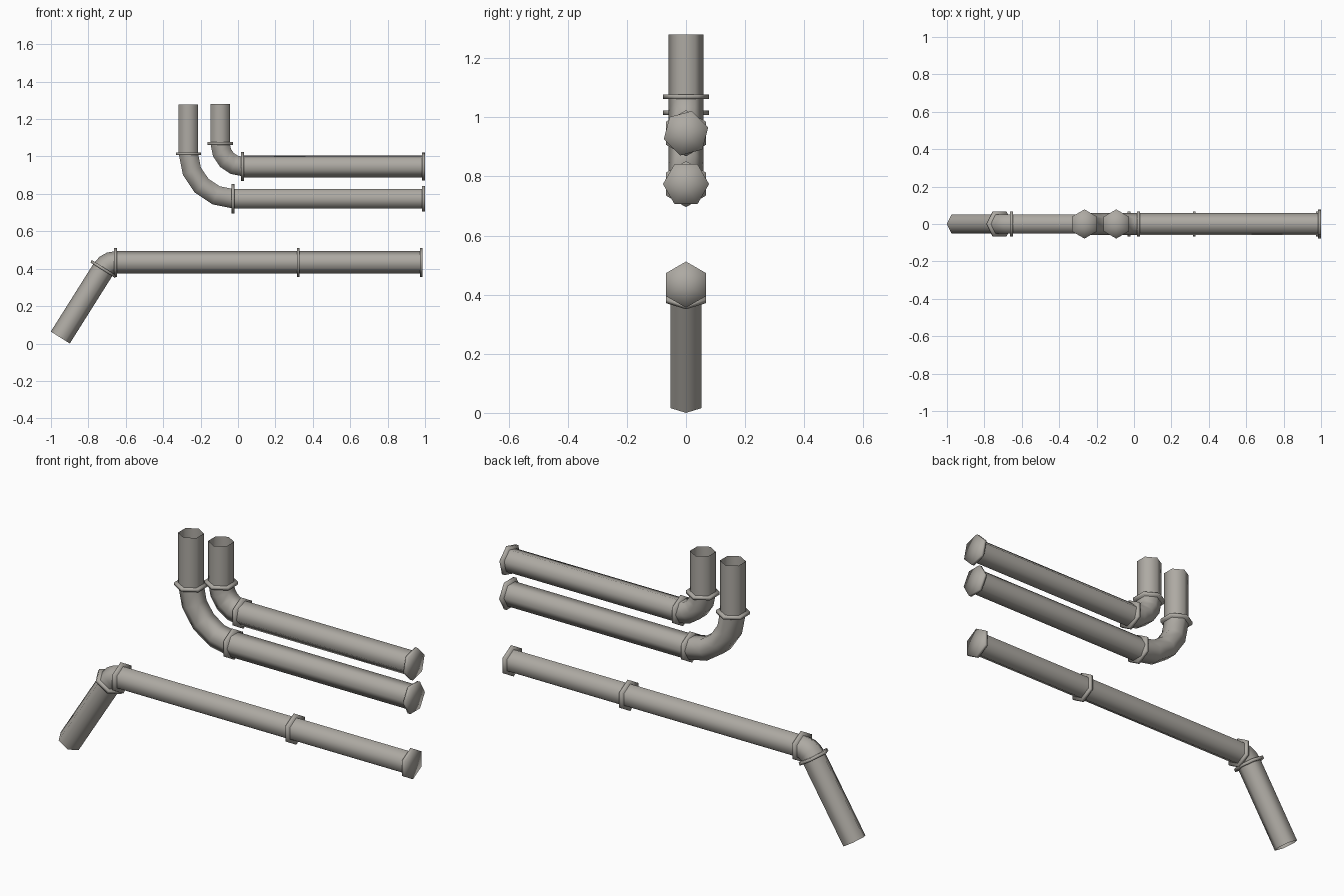
import bpy, bmesh
from math import sin, cos, tan, radians
from mathutils import Vector

if "Cube" in bpy.data.objects:
    bpy.data.objects.remove(bpy.data.objects["Cube"])

PIPE_R, FLANGE_R, SIDES = 0.06, 0.078, 6

mat = bpy.data.materials.new("pipe_grey")
mat.diffuse_color = (0.42, 0.40, 0.365, 1)
mat.use_nodes = True
mat.node_tree.nodes["Principled BSDF"].inputs["Base Color"].default_value = mat.diffuse_color


def sweep(name, points, tangents, r, twist, capped=False):
    """Smooth hexagonal tube through points in the XZ plane."""
    bm = bmesh.new()
    y = Vector((0, 1, 0))
    rings = []
    for (px, pz), (tx, tz) in zip(points, tangents):
        n = Vector((tx, 0, tz)).normalized().cross(y)
        ring = []
        for k in range(SIDES):
            a = radians(twist + 360 * k / SIDES)
            ring.append(bm.verts.new(Vector((px, 0, pz)) + r * (cos(a) * y + sin(a) * n)))
        rings.append(ring)
    for a, b in zip(rings, rings[1:]):
        for k in range(SIDES):
            j = (k + 1) % SIDES
            bm.faces.new((a[k], a[j], b[j], b[k]))
    if capped:
        for ring, (px, pz) in ((rings[0], points[0]), (rings[-1], points[-1])):
            c = bm.verts.new((px, 0, pz))
            for k in range(SIDES):
                bm.faces.new((ring[k], ring[(k + 1) % SIDES], c))
    bmesh.ops.recalc_face_normals(bm, faces=bm.faces)
    for f in bm.faces:
        f.smooth = True
    me = bpy.data.meshes.new(name)
    bm.to_mesh(me)
    bm.free()
    me.materials.append(mat)
    ob = bpy.data.objects.new(name, me)
    bpy.context.collection.objects.link(ob)


def pipe(name, a, b, twist):
    d = (b[0] - a[0], b[1] - a[1])
    sweep(name, [a, b], [d, d], PIPE_R, twist)


def flange(name, c, d, twist, t=0.015):
    d = Vector(d).normalized()
    c = Vector(c)
    sweep(name, [c - d * t / 2, c + d * t / 2], [d, d], FLANGE_R, twist, True)


def elbow(name, centre, r, a0, a1, steps, twist):
    """Arc around centre from angle a0 to a1 (degrees, anticlockwise)."""
    angs = [radians(a0 + (a1 - a0) * i / steps) for i in range(steps + 1)]
    pts = [(centre[0] + r * cos(a), centre[1] + r * sin(a)) for a in angs]
    sweep(name, pts, [(-sin(a), cos(a)) for a in angs], PIPE_R, twist)


# Two upper runs: vertical riser, quarter bend, horizontal pipe with end cap
# (name, riser x, top z, riser bottom z, bend radius, run z, run twist, cap twist)
for name, x, top, zb, xr, zr, twist in (
        ("middle", -0.265, 1.277, 1.015, -0.027, 0.774, 0),
        ("upper", -0.095, 1.28, 1.07, 0.024, 0.946, 15)):
    r = ((zb - zr) + (xr - x)) / 2
    pipe(name + "_riser", (x, zb), (x, top), 0)
    flange(name + "_riser_flange", (x, zb), (0, 1), 0)
    elbow(name + "_elbow", (x + r, zr + r), r, 180, 270, 4, 0)
    flange(name + "_bend_flange", (xr, zr), (1, 0), 30)
    pipe(name + "_run", (xr, zr), (0.99, zr), twist)
    flange(name + "_end_cap", (0.9925, zr), (1, 0), twist)

# Lower run: horizontal pipe with three flanges
Z, X0 = 0.434, -0.655
pipe("lower_run", (X0, Z), (0.98, Z), 30)
for name, x in (("lower_bend_flange", X0), ("lower_joint_flange", 0.322), ("lower_end_cap", 0.98)):
    flange(name, (x, Z), (1, 0), 30)

# Lower elbow and slanted outlet
A = 57.8
T = 0.042
R = T / tan(radians(A / 2))
elbow("lower_elbow", (X0, Z - R), R, 90, 90 + A, 3, 30)
d = Vector((cos(radians(A)), sin(radians(A))))
top = Vector((X0 - R * sin(radians(A)), Z - R + R * cos(radians(A))))
foot_z = PIPE_R * d.x
foot = top - d * ((top.y - foot_z) / d.y)
pipe("outlet_pipe", tuple(foot), tuple(top), 30)
flange("outlet_flange", tuple(top), tuple(d), 30)
